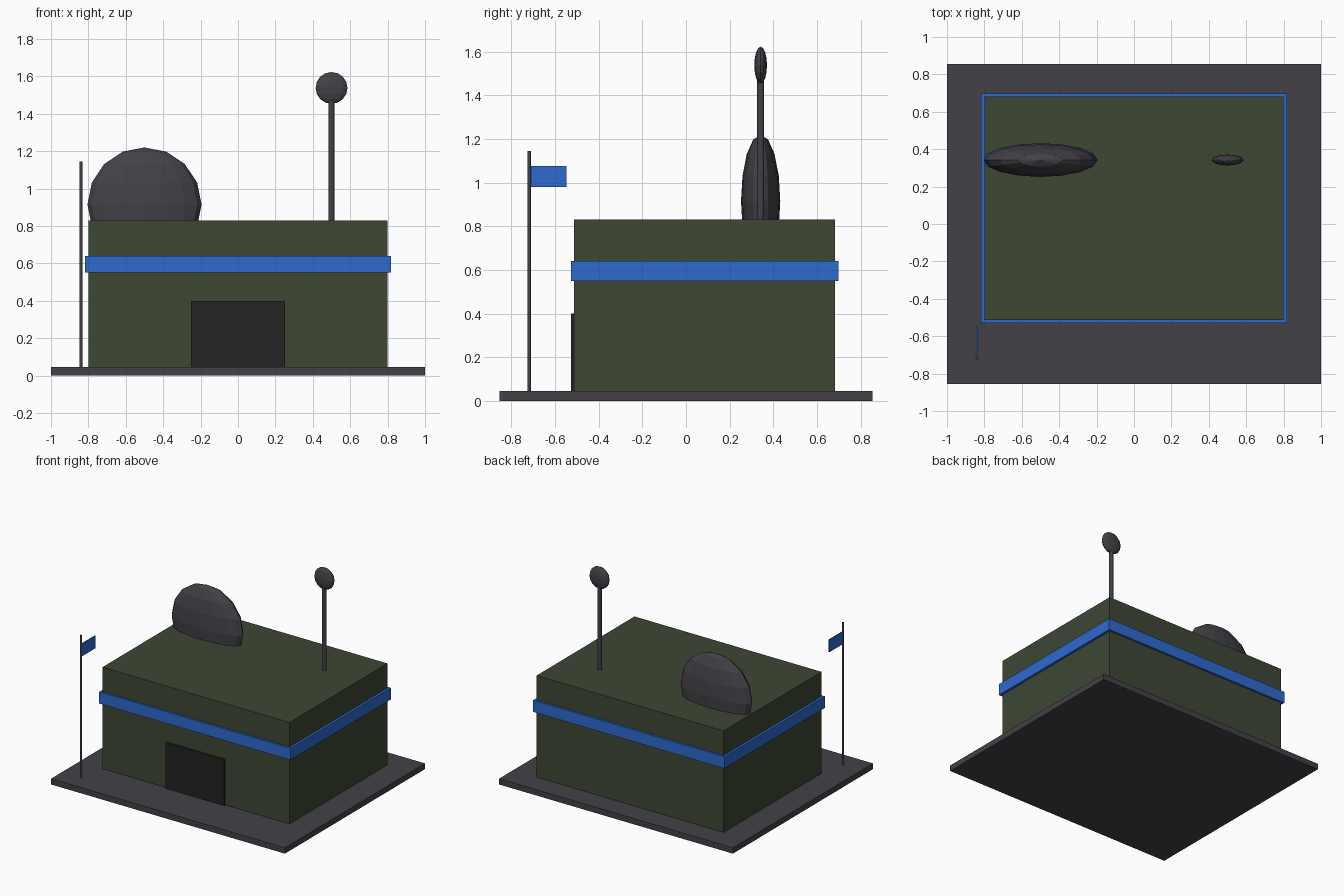
import bpy

cube = bpy.data.objects.get("Cube")
if cube:
    bpy.data.objects.remove(cube, do_unlink=True)


def material(name, rgb):
    """Flat material from 8-bit display values, stored as linear."""
    def linear(v):
        c = v / 255
        return c / 12.92 if c < 0.04045 else ((c + 0.055) / 1.055) ** 2.4
    colour = tuple(linear(v) for v in rgb) + (1,)
    mat = bpy.data.materials.new(name)
    mat.use_nodes = True
    mat.diffuse_color = colour
    shader = next(n for n in mat.node_tree.nodes if n.type == 'BSDF_PRINCIPLED')
    shader.inputs["Base Color"].default_value = colour
    return mat


grey = material("slate grey", (67, 65, 71))
green = material("olive green", (61, 71, 52))
blue = material("signal blue", (45, 106, 207))
black = material("door black", (35, 35, 36))


def finish(name, mat):
    obj = bpy.context.object
    obj.name = name
    obj.data.materials.append(mat)
    bpy.ops.object.transform_apply(location=False, rotation=False, scale=True)
    return obj


def box(name, mat, low, high):
    centre = [(a + b) / 2 for a, b in zip(low, high)]
    bpy.ops.mesh.primitive_cube_add(size=1, location=centre)
    bpy.context.object.scale = [b - a for a, b in zip(low, high)]
    return finish(name, mat)


def pole(name, mat, x, y, bottom, top, radius):
    bpy.ops.mesh.primitive_cylinder_add(vertices=12, radius=radius, depth=top - bottom,
                                        location=(x, y, (bottom + top) / 2))
    return finish(name, mat)


def ellipsoid(name, mat, centre, radii):
    bpy.ops.mesh.primitive_uv_sphere_add(segments=16, ring_count=8, radius=1, location=centre)
    bpy.context.object.scale = radii
    return finish(name, mat)


# Ground slab and main block
box("base_slab", grey, (-1, -0.855, 0), (1, 0.855, 0.045))
box("building", green, (-0.8, -0.513, 0.045), (0.8, 0.683, 0.83))

# Band around the walls, and the front door
box("wall_band", blue, (-0.818, -0.528, 0.55), (0.818, 0.699, 0.64))
box("door", black, (-0.25, -0.528, 0.045), (0.25, -0.51, 0.4))

# Flattened dish sunk into the roof
ellipsoid("roof_dish", grey, (-0.5, 0.342, 0.915), (0.305, 0.09, 0.305))

# Antenna mast with a flattened tip
pole("antenna_mast", grey, 0.5, 0.342, 0.82, 1.5, 0.016)
ellipsoid("antenna_tip", grey, (0.5, 0.342, 1.538), (0.085, 0.029, 0.085))

# Flagpole and flag
pole("flagpole", grey, -0.84, -0.718, 0.04, 1.145, 0.008)
box("flag", blue, (-0.844, -0.715, 0.98), (-0.836, -0.547, 1.076))
